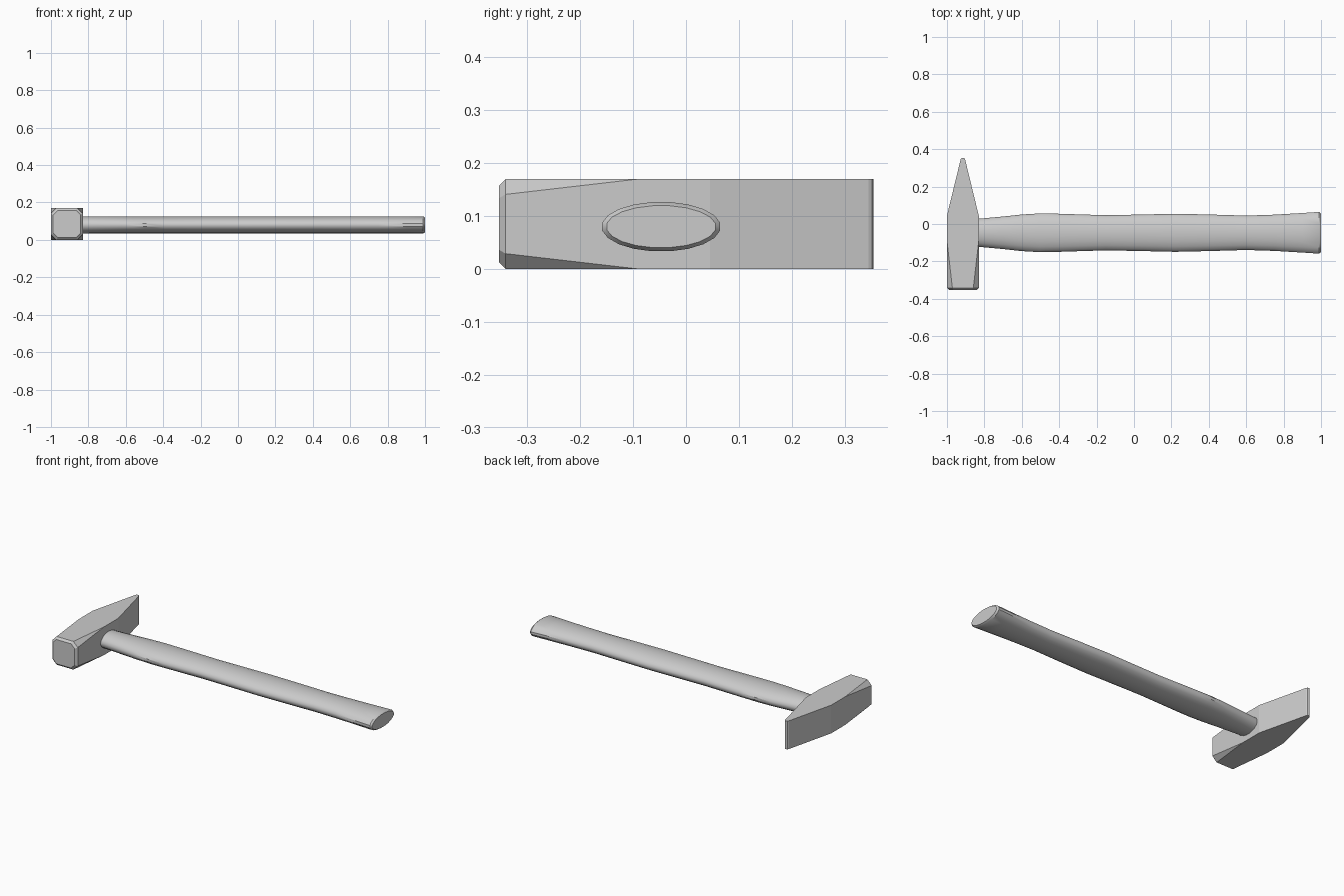
import bpy, bmesh, math
from mathutils import Vector

cube = bpy.data.objects.get("Cube")
if cube:
    bpy.data.objects.remove(cube, do_unlink=True)

# One plain grey for the whole tool
grey = bpy.data.materials.new("plain grey")
grey.use_nodes = True
colour = (0.6, 0.6, 0.6, 1)
grey.diffuse_color = colour
grey.node_tree.nodes["Principled BSDF"].inputs["Base Color"].default_value = colour


def loft(name, rings, smooth_angle=None):
    """Skin closed rings of equal length and cap both ends."""
    bm = bmesh.new()
    loops = [[bm.verts.new(p) for p in ring] for ring in rings]
    n = len(loops[0])
    for a, b in zip(loops, loops[1:]):
        for i in range(n):
            j = (i + 1) % n
            bm.faces.new((a[i], a[j], b[j], b[i]))
    bm.faces.new(loops[0][::-1])
    bm.faces.new(loops[-1])
    bmesh.ops.remove_doubles(bm, verts=bm.verts, dist=1e-5)
    bmesh.ops.recalc_face_normals(bm, faces=bm.faces)
    mesh = bpy.data.meshes.new(name)
    bm.to_mesh(mesh)
    bm.free()
    mesh.materials.append(grey)
    obj = bpy.data.objects.new(name, mesh)
    bpy.context.collection.objects.link(obj)
    if smooth_angle:
        bpy.ops.object.select_all(action='DESELECT')
        obj.select_set(True)
        bpy.context.view_layer.objects.active = obj
        bpy.ops.object.shade_smooth_by_angle(angle=math.radians(smooth_angle))
    return obj


HEAD_X, HEAD_Z = -0.915, 0.085


def head_ring(y, half_x, half_z, cut):
    """Rectangle across the head with its four corners cut off."""
    corners = []
    for sx, sz in ((1, 1), (-1, 1), (-1, -1), (1, -1)):
        pair = [(sx * half_x, sz * (half_z - cut)), (sx * (half_x - cut), sz * half_z)]
        corners += pair if sx * sz > 0 else pair[::-1]
    return [Vector((HEAD_X + x, y, HEAD_Z + z)) for x, z in corners]


# Head: bevelled striking face, cut corners, plain middle, wedge peen
head_profile = [
    (-0.353, 0.073, 0.073, 0.024),
    (-0.341, 0.085, 0.085, 0.029),
    (-0.09, 0.085, 0.085, 0),
    (0.045, 0.085, 0.085, 0),
    (0.345, 0.012, 0.085, 0),
    (0.352, 0.008, 0.085, 0),
    (0.354, 0.003, 0.085, 0),
]
loft("hammer_head", [head_ring(*row) for row in head_profile])

# Handle: flattened oval swelling and narrowing towards the grip end
SIDES = 20
handle_profile = [
    (-1.0, 0.062, 0.044), (-0.83, 0.076, 0.047), (-0.7, 0.088, 0.047),
    (-0.6, 0.099, 0.047), (-0.5, 0.105, 0.047), (-0.4, 0.103, 0.047),
    (-0.15, 0.095, 0.047), (0.05, 0.099, 0.047), (0.22, 0.103, 0.047),
    (0.4, 0.099, 0.047), (0.6, 0.093, 0.047), (0.75, 0.098, 0.047),
    (0.9, 0.107, 0.047), (0.99, 0.113, 0.047), (1.0, 0.104, 0.040),
]


def handle_ring(x, half_y, half_z):
    angles = [2 * math.pi * (i + 0.5) / SIDES for i in range(SIDES)]
    return [Vector((x, -0.047 + half_y * math.cos(a), 0.08 + half_z * math.sin(a)))
            for a in angles]


loft("handle", [handle_ring(*row) for row in handle_profile], smooth_angle=35)
